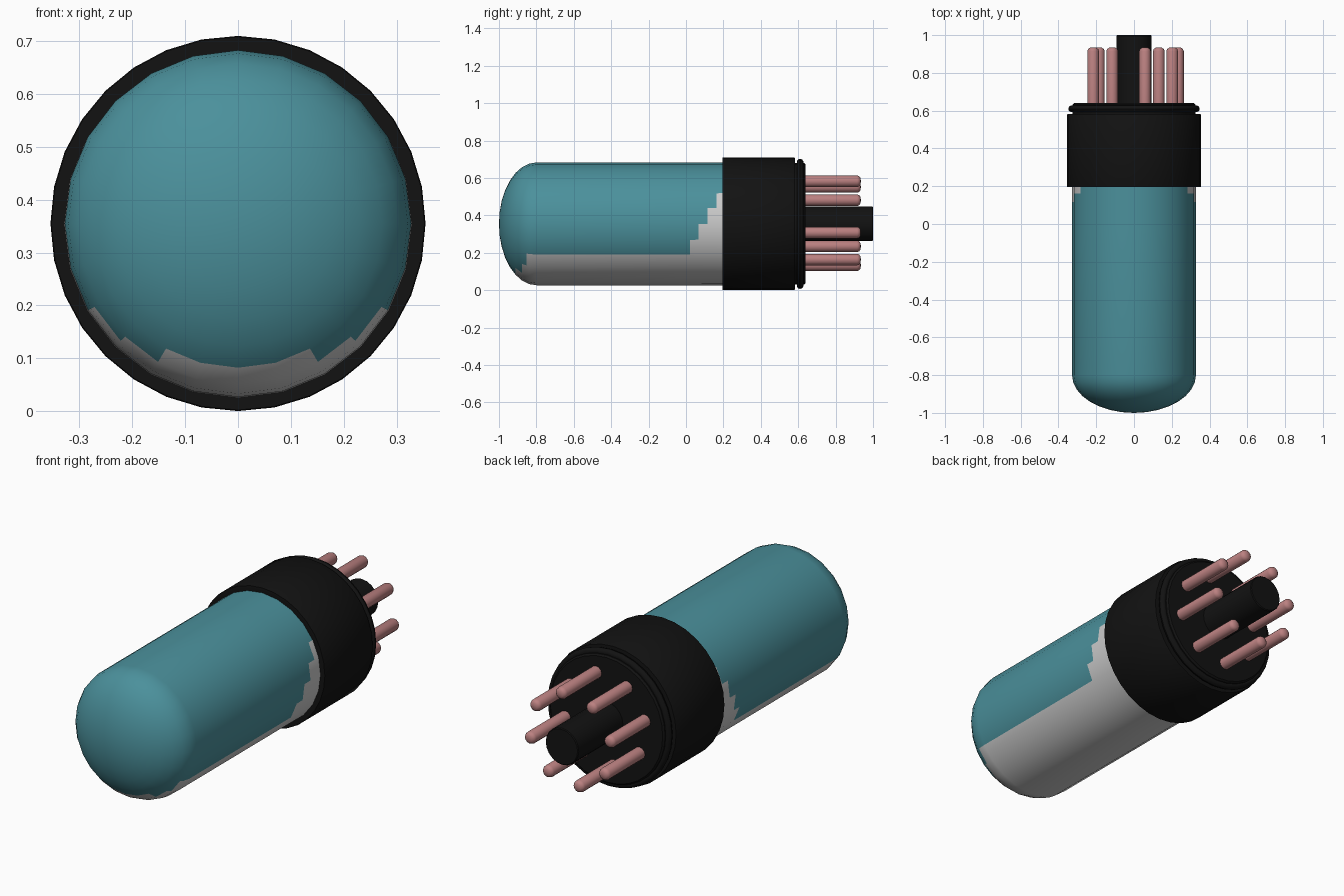
import bpy, bmesh, math
from mathutils import Vector, Matrix

if "Cube" in bpy.data.objects:
    bpy.data.objects.remove(bpy.data.objects["Cube"])

AXIS_Z = 0.355


def material(name, rgb):
    m = bpy.data.materials.new(name)
    m.diffuse_color = (*rgb, 1)
    m.use_nodes = True
    m.node_tree.nodes["Principled BSDF"].inputs["Base Color"].default_value = m.diffuse_color
    return m


black = material("black_plastic", (0.006, 0.006, 0.006))
teal = material("teal_glass", (0.07, 0.28, 0.33))
copper = material("pink_copper", (0.50, 0.22, 0.22))


def lathe(name, profile, sides, mat=None, x=0.0, z=AXIS_Z, angle=35):
    """Spin (radius, y) points around a line parallel to y."""
    bm = bmesh.new()
    rings = []
    for r, y in profile:
        if r < 1e-5:
            rings.append([bm.verts.new((0, y, 0))])
        else:
            rings.append([bm.verts.new((r * math.sin(2 * math.pi * i / sides), y,
                                        r * math.cos(2 * math.pi * i / sides)))
                          for i in range(sides)])
    for a, b in zip(rings, rings[1:]):
        for i in range(sides):
            j = (i + 1) % sides
            if len(a) == 1:
                bm.faces.new((a[0], b[j], b[i]))
            elif len(b) == 1:
                bm.faces.new((a[i], a[j], b[0]))
            else:
                bm.faces.new((a[i], a[j], b[j], b[i]))
    bmesh.ops.recalc_face_normals(bm, faces=bm.faces)
    me = bpy.data.meshes.new(name)
    bm.to_mesh(me)
    bm.free()
    ob = bpy.data.objects.new(name, me)
    ob.location = (x, 0, z)
    bpy.context.collection.objects.link(ob)
    if mat:
        me.materials.append(mat)
    bpy.ops.object.select_all(action='DESELECT')
    ob.select_set(True)
    bpy.context.view_layer.objects.active = ob
    bpy.ops.object.shade_smooth_by_angle(angle=math.radians(angle))
    return ob


def bulb(r, neck_r, tip):
    dome = [(r * math.sin(t), -0.8 - (-0.8 - tip) * math.cos(t))
            for t in (math.pi / 2 * k / 8 for k in range(9))]
    return dome + [(r, 0.0), (neck_r, 0.22)]


# Glass bulb, and the grey lining that shows through low down and at the neck
lathe("glass_bulb", bulb(0.328, 0.328, -1.0), 24, teal)
lathe("bulb_lining", bulb(0.3275, 0.3287, -0.999), 24, z=AXIS_Z - 0.001)

# Base collar, end disc and the rounded rim around it
lathe("base_collar", [(0, 0.21), (0.325, 0.195), (0.353, 0.195), (0.355, 0.2),
                      (0.355, 0.577), (0.352, 0.582), (0, 0.582)], 32, black)
lathe("end_disc", [(0.325, 0.57), (0.325, 0.632), (0.317, 0.64), (0, 0.64)], 32, black)
rim = [(0.33 + 0.018 * math.cos(t), 0.61 + 0.018 * math.sin(t))
       for t in (2 * math.pi * k / 10 for k in range(11))]
lathe("base_rim", rim, 32, black, angle=60)

# Central locating key
lathe("locating_key", [(0.093, 0.63), (0.093, 0.996), (0.089, 1.0), (0, 1.0)], 20, black)

# Eight contact pins in a circle
for k in range(8):
    a = math.radians(-12.6 + 45 * k)
    lathe(f"contact_pin_{k + 1}",
          [(0.031, 0.63), (0.031, 0.915), (0.027, 0.926), (0.017, 0.933), (0, 0.935)],
          12, copper, x=0.008 + 0.23 * math.cos(a),
          z=AXIS_Z + 0.003 + 0.23 * math.sin(a), angle=60)
